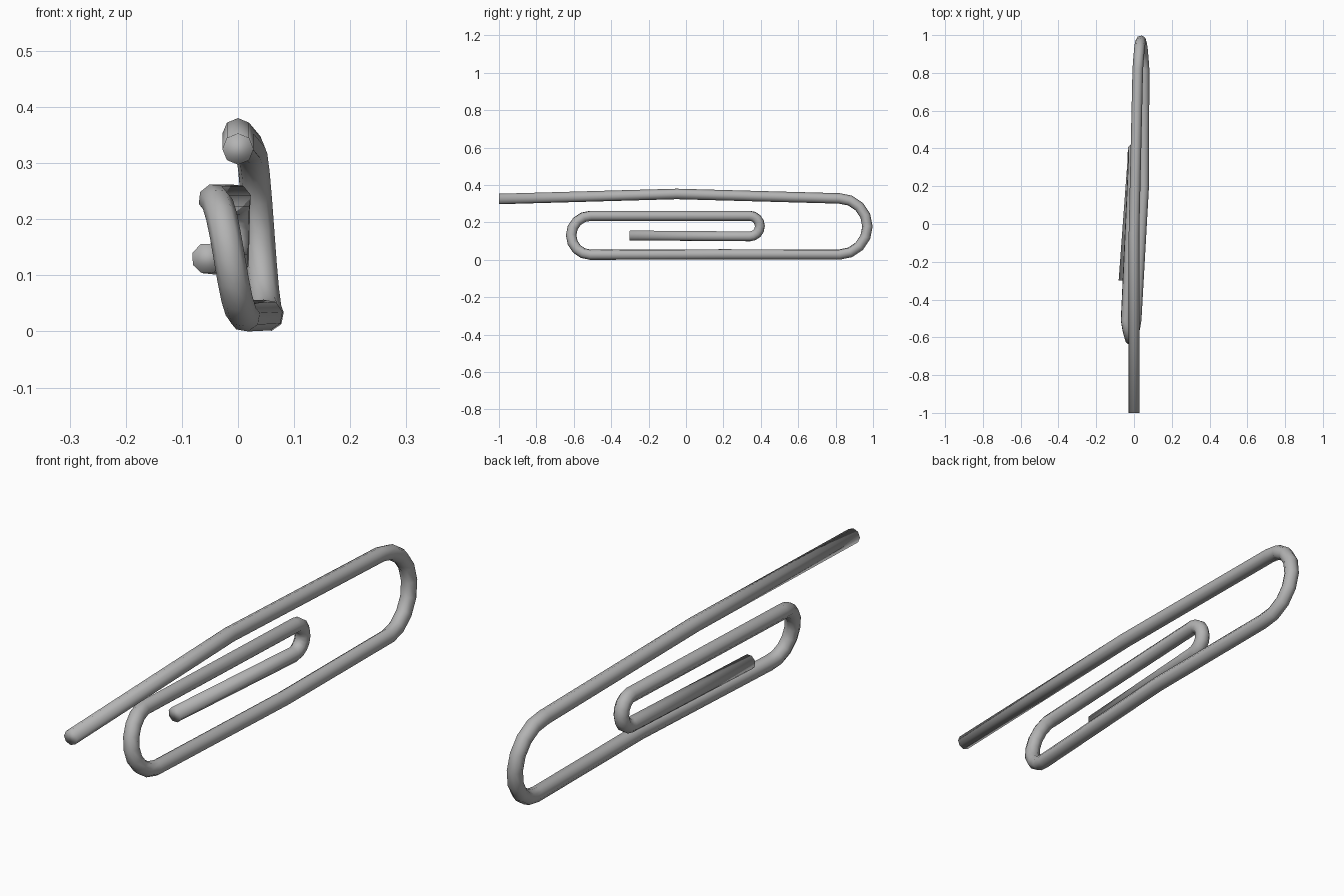
import bpy, bmesh, math
from mathutils import Vector

if "Cube" in bpy.data.objects:
    bpy.data.objects.remove(bpy.data.objects["Cube"])

WIRE_RADIUS = 0.028


def bend(y, z, r, sign, x_start, x_end, top_first, steps=8):
    """Half-circle in the YZ plane that drifts in x; sign is the bulge along y."""
    pts = []
    for i in range(steps + 1):
        t = i / steps
        a = math.pi * t
        up = math.cos(a) if top_first else -math.cos(a)
        pts.append((x_start + (x_end - x_start) * t,
                    y + sign * r * math.sin(a), z + r * up))
    return pts


# Wire centreline, from the free outer end to the free inner end
path = [(0, -1, 0.328), (0, -0.05, 0.355)]
path += bend(0.82, 0.181, 0.15, 1, 0.02, 0.054, True)       # large back bend
path += [(0.052, 0.2, 0.032)]
path += bend(-0.51, 0.134, 0.104, -1, 0.012, -0.043, False)  # front bend
path += bend(0.34, 0.183, 0.055, 1, -0.004, -0.008, True)    # small inner bend
path += [(-0.055, -0.3, 0.133)]

# Round wire swept along the path
curve = bpy.data.curves.new("wire_path", 'CURVE')
curve.dimensions = '3D'
curve.bevel_depth = WIRE_RADIUS
curve.bevel_resolution = 2
curve.use_fill_caps = True
spline = curve.splines.new('POLY')
spline.points.add(len(path) - 1)
for p, co in zip(spline.points, path):
    p.co = (*co, 1)
helper = bpy.data.objects.new("wire_path", curve)
bpy.context.collection.objects.link(helper)
mesh = bpy.data.meshes.new_from_object(helper.evaluated_get(
    bpy.context.evaluated_depsgraph_get()))
bpy.data.objects.remove(helper)

bm = bmesh.new()
bm.from_mesh(mesh)
bmesh.ops.remove_doubles(bm, verts=bm.verts, dist=0.0005)
bmesh.ops.recalc_face_normals(bm, faces=bm.faces)
for f in bm.faces:
    f.smooth = True
# Square off the free ends and rest the wire on the ground
for v in bm.verts:
    if v.co.y < -0.95:
        v.co.y = -1.0
low = min(v.co.z for v in bm.verts)
bmesh.ops.translate(bm, verts=bm.verts, vec=Vector((0, 0, -low)))
bm.to_mesh(mesh)
bm.free()

# Steel grey
steel = bpy.data.materials.new("steel_grey")
steel.diffuse_color = (0.45, 0.45, 0.45, 1)
steel.use_nodes = True
steel.node_tree.nodes["Principled BSDF"].inputs["Base Color"].default_value = steel.diffuse_color
mesh.materials.clear()
mesh.materials.append(steel)
clip = bpy.data.objects.new("paper_clip_wire", mesh)
bpy.context.collection.objects.link(clip)
